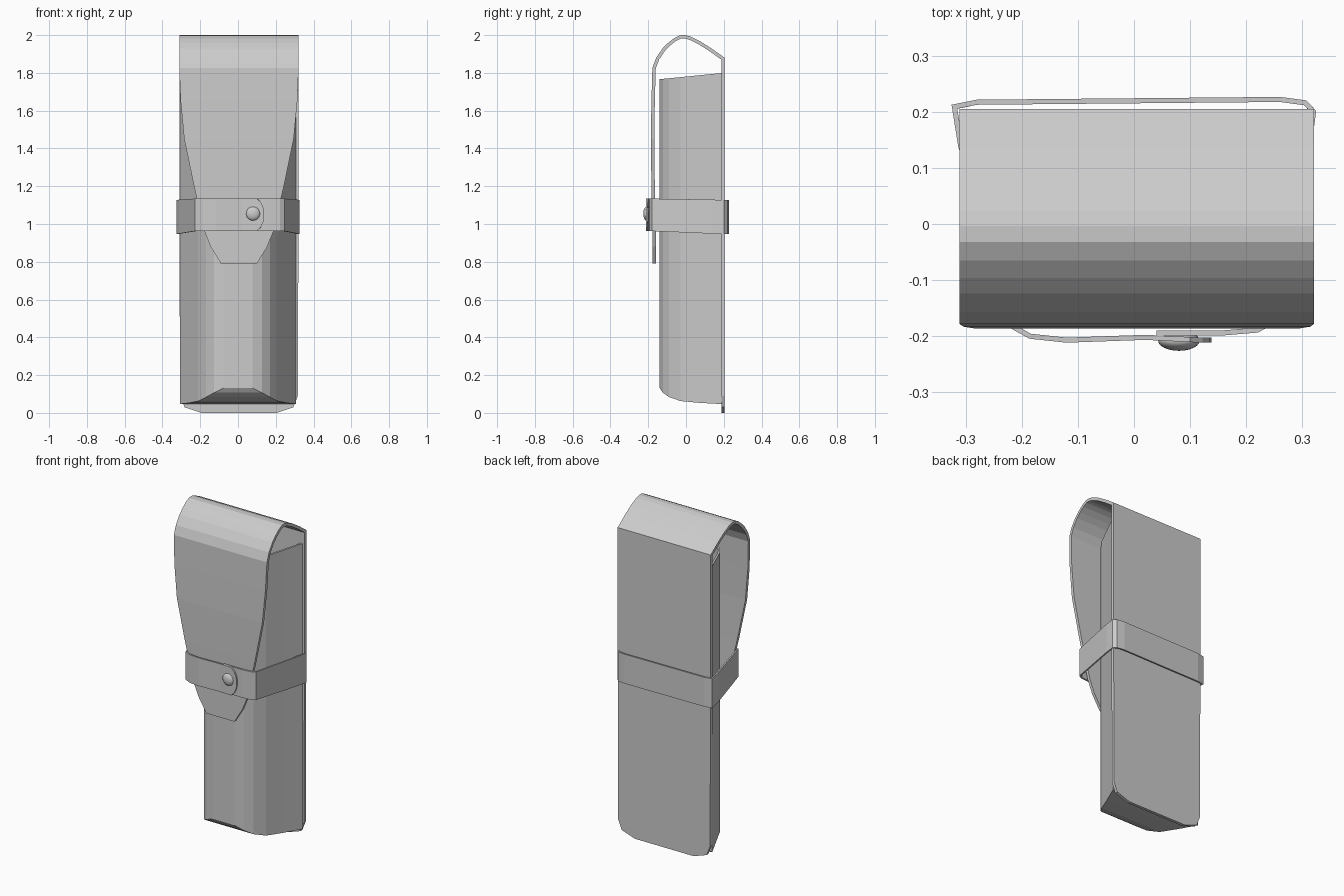
import bpy
import bmesh
from math import pi
from mathutils import Matrix

cube = bpy.data.objects.get("Cube")
if cube:
    bpy.data.objects.remove(cube)


def finish(name, bm, thickness=0.0):
    """Turn a bmesh into an object, thickened evenly if asked."""
    mesh = bpy.data.meshes.new(name)
    bm.to_mesh(mesh)
    bm.free()
    obj = bpy.data.objects.new(name, mesh)
    bpy.context.collection.objects.link(obj)
    if thickness:
        mod = obj.modifiers.new("leather", 'SOLIDIFY')
        mod.thickness = thickness
        mod.offset = 0
        mod.use_even_offset = True
    return obj


def ribbon(bm, rows):
    """Skin a strip of quads through rows of points."""
    rows = [[bm.verts.new(p) for p in row] for row in rows]
    for a, b in zip(rows, rows[1:]):
        for i in range(len(a) - 1):
            bm.faces.new((a[i], a[i + 1], b[i + 1], b[i]))
    return rows


# Back panel running over the top into the tapering front flap: y, z, half width
panel_profile = [
    (.196, 0, .2), (.196, .03, .288), (.196, .09, .312), (.196, 1.0, .315),
    (.196, 1.875, .316), (.13, 1.922, .316), (.07, 1.96, .316),
    (.02, 1.984, .316), (-.005, 1.991, .316), (-.03, 1.99, .316),
    (-.06, 1.975, .316), (-.09, 1.951, .316), (-.117, 1.924, .316),
    (-.15, 1.876, .316), (-.169, 1.825, .316),
    (-.174, 1.65, .309), (-.177, 1.45, .29), (-.174, 1.2, .238),
    (-.169, .96, .182), (-.169, .88, .15), (-.169, .79, .095),
]
bm = bmesh.new()
ribbon(bm, [[(.005 - w, y, z), (.005 + w, y, z)] for y, z, w in panel_profile])
finish("back_panel_and_flap", bm, .018)

# Pouch: half section from front centre to back edge: x, y, bottom z
half_section = [
    (.075, -.134, .134), (.125, -.117, .11), (.165, -.085, .088),
    (.205, -.025, .068), (.25, .075, .059), (.302, .19, .052),
]
section = [(-x, y, z) for x, y, z in reversed(half_section)] + half_section
bm = bmesh.new()
lower, upper = ribbon(bm, [
    section,
    [(x, y, 1.78 + .1 * y) for x, y, z in section],
])
n = len(lower)
for i in range(n // 2 - 1):
    bm.faces.new((lower[i + 1], lower[i], lower[n - 1 - i], lower[n - 2 - i]))
finish("pouch", bm, .012)

# Strap wrapped round the case, ending in a rounded tab: x, y, half height
strap_path = [
    (.04, -.194, .086), (.16, -.194, .086), (.22, -.189, .086),
    (.243, -.176, .086), (.312, .14, .09), (.32, .2, .09),
    (.305, .216, .09), (.26, .222, .09), (-.28, .217, .09),
    (-.32, .209, .09), (-.309, .14, .09), (-.225, -.178, .086),
    (-.185, -.2, .086), (-.12, -.207, .086), (.02, -.202, .086),
    (.1, -.206, .086), (.122, -.207, .065), (.135, -.207, .035),
    (.138, -.207, .012),
]
bm = bmesh.new()
ribbon(bm, [[(x, y, 1.043 - .03 * y - h), (x, y, 1.043 - .03 * y + h)]
            for x, y, h in strap_path])
finish("strap", bm, .009)

# Domed snap button on the tab
bm = bmesh.new()
bmesh.ops.create_uvsphere(
    bm, u_segments=20, v_segments=12, radius=1,
    matrix=Matrix.Translation((.08, -.208, 1.055))
    @ Matrix.Diagonal((.037, .018, .037, 1)) @ Matrix.Rotation(pi / 2, 4, 'X'))
button = finish("snap_button", bm)
bpy.ops.object.select_all(action='DESELECT')
button.select_set(True)
bpy.context.view_layer.objects.active = button
bpy.ops.object.shade_smooth_by_angle()
